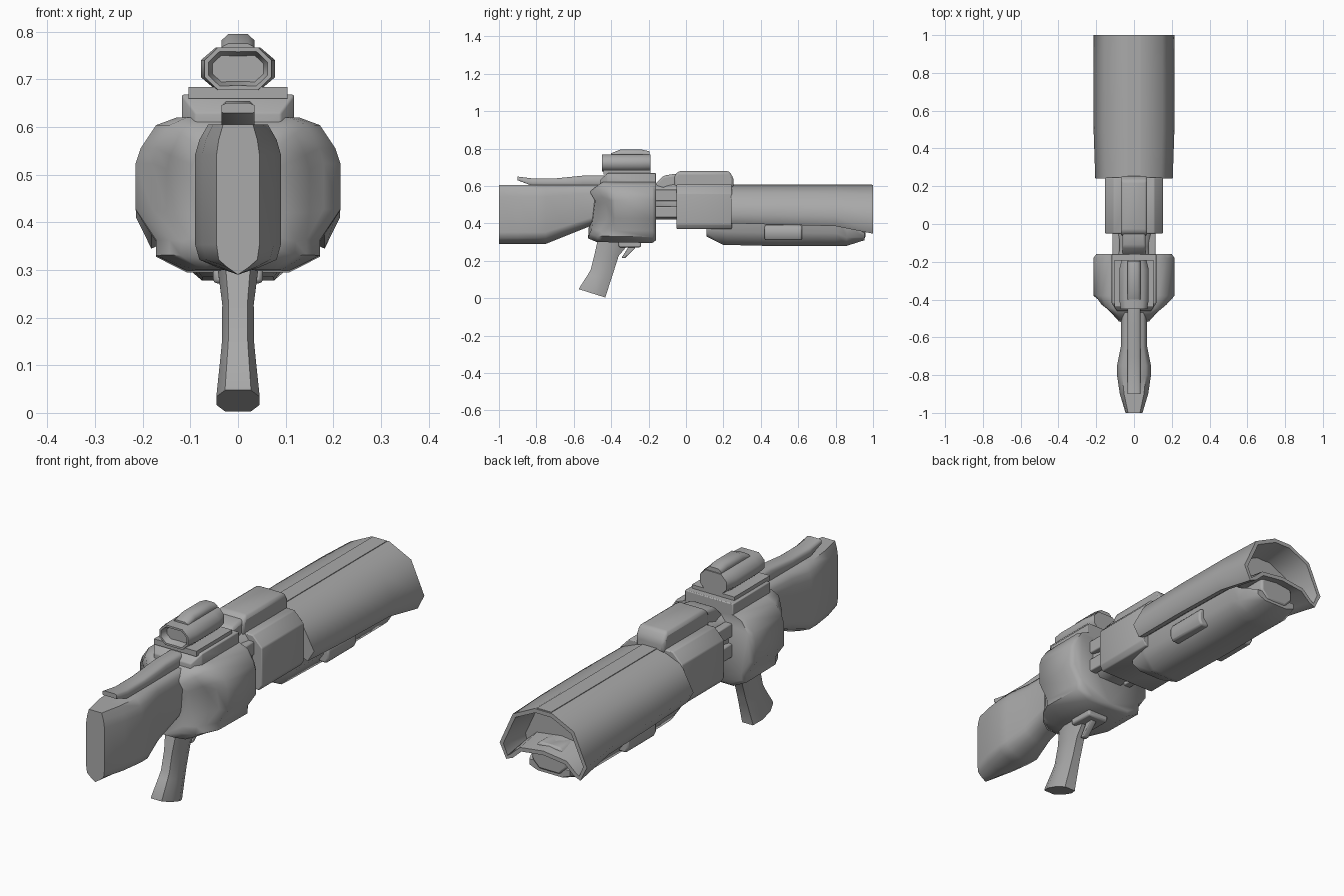
import bpy
import bmesh
from math import radians, exp

cube = bpy.data.objects.get("Cube")
if cube:
    bpy.data.objects.remove(cube, do_unlink=True)

# Single matte grey
grey = bpy.data.materials.new("matte_grey")
grey.use_nodes = True
grey.diffuse_color = (.4, .4, .4, 1)
grey.node_tree.nodes["Principled BSDF"].inputs["Base Color"].default_value = grey.diffuse_color

# Half cross-sections, from top centre to bottom centre, as shares of half width and height
SQUARE = [(0, 1), (1, 1), (1, 0), (0, 0)]
OCTAGON = [(0, 1), (.6, 1), (1, .7), (1, .3), (.6, 0), (0, 0)]
SHOULDERED = [(0, 1), (.7, 1), (1, .8), (1, .1), (.9, 0), (0, 0)]
KEEL = [(0, 1), (.7, 1), (.9, .9), (1, .8), (1, .2), (.9, .1), (.5, .05), (0, 0)]
HULL = [(0, 1), (.6, 1), (.8, .95), (.95, .8), (1, .7), (1, .4), (.8, .2), (.8, .1), (.5, 0), (0, 0)]
ARCH = [(0, 1), (.2, 1), (.7, .8), (1, .25), (.85, 0), (.7, .05), (.5, .2), (0, .25)]
TROUGH = [(0, 1), (1, 1), (1, .4), (.6, 0), (0, 0)]


class Path:
    """A value that runs in straight steps through (position, value) knots."""

    def __init__(self, *knots):
        self.knots = knots

    def at(self, pos):
        first, last = self.knots[0], self.knots[-1]
        if pos <= first[0]:
            return first[1]
        for (p, a), (q, b) in zip(self.knots, self.knots[1:]):
            if pos <= q:
                return a + (b - a) * (pos - p) / (q - p)
        return last[1]


def loft(name, section, start, end, width, low, high, upright=False, shift=0,
         bend=None, bevel=0, hollow=None, rim=0, depth=0):
    """Skin a mirrored section along y, or along z when upright; one end may be hollow."""
    paths = [p if isinstance(p, Path) else Path((start, p)) for p in (width, low, high)]
    stops = {start, end}
    for path in paths:
        stops.update(pos for pos, value in path.knots if start < pos < end)
    outline = section + [(-u, v) for u, v in reversed(section[1:-1])]
    bm = bmesh.new()
    rows = []
    for pos in sorted(stops):
        wide, bottom, top = [path.at(pos) for path in paths]
        row = []
        for u, v in outline:
            x, h = shift + u * wide, bottom + v * (top - bottom)
            row.append(bm.verts.new((x, h, pos) if upright else (x, pos, h)))
        rows.append(row)
    for a, b in zip(rows, rows[1:]):
        for i in range(len(outline)):
            bm.faces.new((a[i - 1], a[i], b[i], b[i - 1]))
    caps = {"front": bm.faces.new(rows[0]), "back": bm.faces.new(rows[-1])}
    bmesh.ops.recalc_face_normals(bm, faces=bm.faces)
    if hollow:
        bmesh.ops.inset_individual(bm, faces=[caps[hollow]], thickness=rim, depth=0)
        bmesh.ops.inset_individual(bm, faces=[caps[hollow]], thickness=rim, depth=-depth)
    if bend:
        for vert in bm.verts:
            bend(vert.co)
    mesh = bpy.data.meshes.new(name)
    bm.to_mesh(mesh)
    bm.free()
    mesh.materials.append(grey)
    obj = bpy.data.objects.new(name, mesh)
    bpy.context.collection.objects.link(obj)
    bpy.ops.object.select_all(action="DESELECT")
    obj.select_set(True)
    bpy.context.view_layer.objects.active = obj
    if bevel:
        modifier = obj.modifiers.new("soft_edges", "BEVEL")
        modifier.width = bevel
        modifier.segments = 2
    bpy.ops.object.shade_smooth_by_angle(angle=radians(62))


def dish(co):
    """Hollow the receiver's front around the stock."""
    if co.y < -.42:
        co.y += .07 * exp(-((co.z - .46) / .09) ** 2)


def slant(co):
    """Tilt the foot of the grip, fading out upwards."""
    co.z -= .35 * (co.y + .5) * max(0, 1 - co.z / .25)


# Shoulder stock with a raised ridge
loft("stock", KEEL, start=-1, end=-.4, high=.605,
     width=Path((-1, .045), (-.9, .075), (-.8, .09), (-.75, .09), (-.65, .07)),
     low=Path((-.75, .29), (-.5, .39)))
loft("stock_ridge", SHOULDERED, start=-.9, end=-.42, width=.035,
     low=Path((-.9, .63), (-.82, .6)), high=Path((-.9, .65), (-.82, .64), (-.7, .64), (-.55, .655)))

# Receiver with a flat cap
loft("receiver", HULL, start=-.53, end=-.16, bend=dish,
     width=Path((-.53, .1), (-.45, .18), (-.38, .215), (-.18, .215), (-.16, .2)),
     low=Path((-.53, .32), (-.48, .3), (-.18, .295), (-.16, .31)),
     high=Path((-.53, .57), (-.45, .62)))
loft("receiver_cap", SQUARE, start=-.46, end=-.16, low=.58, bevel=.004,
     width=Path((-.46, .09), (-.42, .118)), high=Path((-.46, .63), (-.42, .668)))

# Sight with hollow eyepiece
loft("sight_base", SQUARE, start=-.44, end=-.19, width=.104, low=.66, high=.684)
loft("sight_body", OCTAGON, start=-.45, end=-.19, low=.678,
     width=Path((-.45, .07), (-.4, .078), (-.24, .078), (-.19, .065)),
     high=.767, hollow="front", rim=.009, depth=.03)
loft("sight_knob", OCTAGON, start=-.4, end=-.195, width=.035, low=.75,
     high=Path((-.4, .775), (-.35, .795), (-.24, .795), (-.195, .785)))

# Neck joining receiver and fore block
loft("neck", OCTAGON, start=-.2, end=-.02, low=.42, high=.61,
     width=Path((-.2, .11), (-.12, .085), (-.02, .115)))
loft("neck_top", SQUARE, start=-.165, end=-.03, width=.062, low=.55, bevel=.012,
     high=Path((-.165, .61), (-.12, .655), (-.06, .665)))

# Fore block with raised housing
loft("fore_block", SHOULDERED, start=-.05, end=.245, width=.153, low=.37, high=.608, bevel=.005)
loft("fore_housing", SQUARE, start=-.065, end=.255, width=.07, low=.59, bevel=.014,
     high=Path((-.065, .65), (-.04, .68), (.23, .68), (.255, .64)))

# Open-ended barrel shroud
loft("barrel_shroud", ARCH, start=.24, end=1, high=.605,
     width=Path((.24, .205), (.5, .214)), low=Path((.24, .4), (.8, .385), (1, .345)),
     hollow="back", rim=.018, depth=.13)
loft("top_rib", SQUARE, start=.25, end=.995, width=.035, low=.59, high=.608)

# Lower barrel and muzzle block
loft("lower_barrel", TROUGH, start=.11, end=.955,
     width=Path((.11, .1), (.22, .125), (.86, .13), (.955, .1)),
     low=Path((.11, .33), (.2, .285), (.5, .278), (.86, .28), (.955, .31)),
     high=Path((.11, .385), (.2, .46), (.8, .45), (.86, .39), (.955, .35)))
loft("muzzle_block", OCTAGON, start=.8, end=.96, width=.085, low=.32, high=.44, bevel=.01)

# Paired details on both sides
for side, sign in (("left", 1), ("right", -1)):
    loft(f"{side}_barrel_lug", OCTAGON, start=.42, end=.62, width=.03, low=.31, high=.39,
         shift=sign * .12, bevel=.008)
    for level, base in (("lower", .43), ("upper", .52)):
        loft(f"{side}_{level}_neck_lug", SQUARE, start=-.18, end=-.04, width=.018,
             low=base, high=base + .06, shift=sign * .095, bevel=.005)

# Raked grip with slanted foot, and trigger
loft("grip", OCTAGON, start=.025, end=.32, upright=True, bend=slant,
     width=Path((.03, .045), (.15, .034), (.23, .033), (.32, .045)),
     low=Path((.03, -.572), (.15, -.51), (.23, -.49), (.32, -.47)),
     high=Path((.03, -.43), (.12, -.4), (.23, -.36), (.32, -.28)))
loft("trigger", SQUARE, start=.215, end=.31, upright=True, width=.014, bevel=.004,
     low=Path((.215, -.345), (.27, -.31)), high=Path((.215, -.325), (.27, -.27)))
loft("trigger_mount", SQUARE, start=-.36, end=-.24, width=.052, low=.272, high=.305, bevel=.008)
